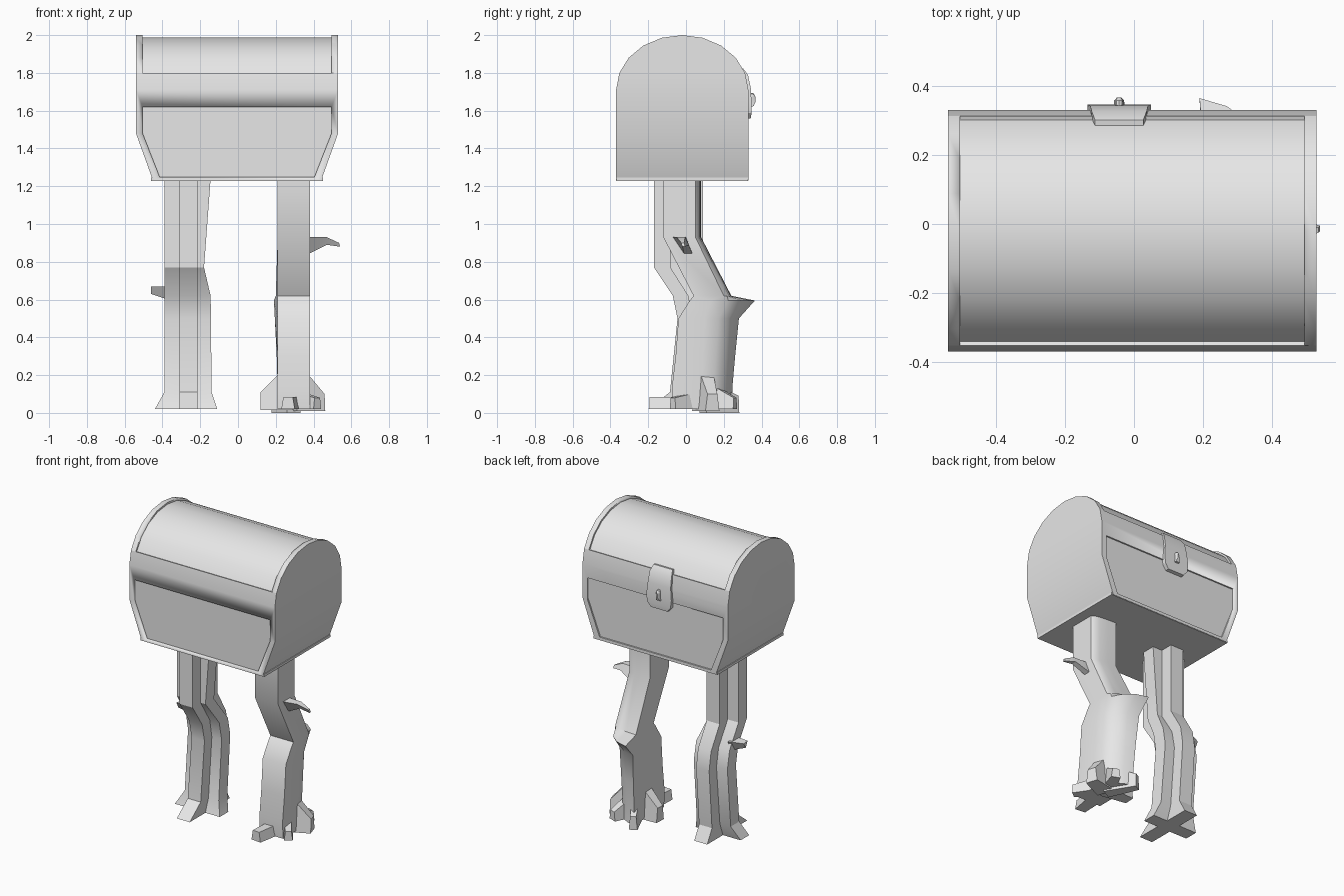
import bpy, bmesh, math
from mathutils import Vector

if "Cube" in bpy.data.objects:
    bpy.data.objects.remove(bpy.data.objects["Cube"])

grey = bpy.data.materials.new("plain grey")
grey.diffuse_color = (0.8, 0.8, 0.8, 1)
grey.use_nodes = True
grey.node_tree.nodes["Principled BSDF"].inputs["Base Color"].default_value = grey.diffuse_color


def finish(name, bm, angle=30):
    bmesh.ops.recalc_face_normals(bm, faces=bm.faces)
    me = bpy.data.meshes.new(name)
    bm.to_mesh(me)
    bm.free()
    me.materials.append(grey)
    ob = bpy.data.objects.new(name, me)
    bpy.context.collection.objects.link(ob)
    bpy.ops.object.select_all(action='DESELECT')
    ob.select_set(True)
    bpy.context.view_layer.objects.active = ob
    bpy.ops.object.shade_smooth_by_angle(angle=math.radians(angle))
    return ob


def loft(name, rings, angle=30):
    """Skin a list of equal-length point rings and cap both ends."""
    bm = bmesh.new()
    vs = [[bm.verts.new(p) for p in r] for r in rings]
    n = len(vs[0])
    for a, b in zip(vs, vs[1:]):
        for i in range(n):
            j = (i + 1) % n
            bm.faces.new((a[i], a[j], b[j], b[i]))
    bm.faces.new(vs[0])
    bm.faces.new(vs[-1])
    return finish(name, bm, angle)


def cut(ob, cutter):
    mod = ob.modifiers.new("recess", 'BOOLEAN')
    mod.operation = 'DIFFERENCE'
    mod.solver = 'EXACT'
    mod.object = cutter
    bpy.context.view_layer.objects.active = ob
    bpy.ops.object.modifier_apply(modifier=mod.name)
    bpy.data.objects.remove(cutter)


# Chest: arched cross-section, ends tapering in below the waist
CX, CY = -0.005, -0.02
ARCH_Z, HALF = 1.71, 0.35


def arch(a, b, first, last):
    return [(CY - a * math.cos(math.radians(18 * i)),
             ARCH_Z + b * math.sin(math.radians(18 * i)))
            for i in range(first, last + 1)]


def half_width(z):
    return 0.535 if z >= 1.48 else 0.445 + 0.09 * (z - 1.23) / 0.25


section = ([(CY - HALF, 1.23), (CY - HALF, 1.48)] + arch(HALF, 0.29, 0, 10)
           + [(CY + HALF, 1.48), (CY + HALF, 1.23)])
bm = bmesh.new()
sides = [[bm.verts.new((CX + s * half_width(z), y, z)) for y, z in section]
         for s in (-1, 1)]
n = len(section)
for i in range(n):
    j = (i + 1) % n
    bm.faces.new((sides[0][i], sides[0][j], sides[1][j], sides[1][i]))
for side in sides:
    bm.faces.new((side[0], side[1], side[-2], side[-1]))
    bm.faces.new(side[1:-1])
chest = finish("chest", bm)

# Sunken lid panel
ring = arch(0.40, 0.34, 1, 9) + arch(HALF - 0.012, 0.278, 1, 9)[::-1]
cut(chest, loft("lid_cutter", [[(CX + x, y, z) for y, z in ring]
                               for x in (-0.5, 0.5)]))
# Sunken front and back panels
panel = [(-0.41, 1.25), (0.41, 1.25), (0.5, 1.48), (0.5, 1.62),
         (-0.5, 1.62), (-0.5, 1.48)]
for s in (-1, 1):
    cut(chest, loft("panel_cutter", [[(CX + x, CY + s * d, z) for x, z in panel]
                                     for d in (HALF - 0.01, HALF + 0.05)]))
bpy.context.view_layer.objects.active = chest
bpy.ops.object.shade_smooth_by_angle(angle=math.radians(30))

# Thin trim along the chest bottom
loft("base_trim", [[(CX + sx * 0.455, CY + sy * 0.347, z)
                    for sx, sy in ((-1, -1), (1, -1), (1, 1), (-1, 1))]
                   for z in (1.228, 1.245)])

# Lock: bent plate on the back, with a raised keyhole
LX = -0.043
hasp = [(0.302, 1.825, 0.07), (0.328, 1.79, 0.08), (0.343, 1.72, 0.084),
        (0.347, 1.64, 0.092), (0.347, 1.59, 0.085), (0.343, 1.56, 0.06)]
loft("lock_plate", [[(LX - w, y, z), (LX + w, y, z),
                     (LX + w, y - 0.025, z - 0.004), (LX - w, y - 0.025, z - 0.004)]
                    for y, z, w in hasp])
keyhole = [(0.013 * math.cos(math.radians(t)), 1.675 + 0.02 * math.sin(math.radians(t)))
           for t in range(-30, 211, 40)] + [(-0.016, 1.62), (0.016, 1.62)]
loft("keyhole", [[(LX + x * k, y, 1.66 + (z - 1.66) * k) for x, z in keyhole]
                 for y, k in ((0.34, 1.0), (0.358, 0.9), (0.367, 0.4))])

# Left leg: plus-shaped trunk, bent at the knee and flared at the foot
# height, front y, back y, left x, right x
trunk = [(1.24, -0.17, 0.09, -0.39, -0.145), (0.93, -0.17, 0.09, -0.39, -0.168),
         (0.77, -0.17, 0.09, -0.39, -0.18), (0.62, -0.07, 0.18, -0.39, -0.145),
         (0.50, -0.045, 0.2, -0.39, -0.143), (0.11, -0.085, 0.17, -0.39, -0.14),
         (0.02, -0.2, 0.22, -0.44, -0.11)]
rings = []
for z, f, b, l, r in trunk:
    c, h, x0, x1 = (f + b) / 2, 0.045, -0.31, -0.215
    rings.append([(x0, f, z), (x1, f, z), (x1, c - h, z), (r, c - h, z),
                  (r, c + h, z), (x1, c + h, z), (x1, b, z), (x0, b, z),
                  (x0, c + h, z), (l, c + h, z), (l, c - h, z), (x0, c - h, z)])
loft("left_leg", rings, 25)

# Stub branch on the left leg
loft("left_branch", [[(-0.37, 0.0, 0.67), (-0.37, 0.09, 0.67), (-0.37, 0.05, 0.60)],
                     [(-0.46, 0.01, 0.67), (-0.46, 0.05, 0.665), (-0.46, 0.03, 0.63)]])

# Right leg: square thigh, kneecap spike, rounded shin
# height, front y, side y, back y, left x
limb = [(1.24, -0.12, 0.05, 0.08, 0.21), (0.93, -0.12, 0.05, 0.08, 0.21),
        (0.62, 0.04, 0.20, 0.24, 0.20), (0.595, 0.02, 0.13, 0.365, 0.19),
        (0.50, -0.04, 0.10, 0.28, 0.195), (0.30, -0.055, 0.09, 0.26, 0.205),
        (0.13, -0.075, 0.08, 0.245, 0.21), (0.02, -0.07, 0.08, 0.25, 0.21)]
loft("right_leg", [[(0.21, f, z), (0.38, f, z), (0.38, m, z),
                    (0.365, m + (b - m) * 0.4, z), (0.33, m + (b - m) * 0.7, z),
                    (0.27, m + (b - m) * 0.9, z), (l, b, z)]
                   for z, f, m, b, l in limb], 35)

# Hooked branch on the right leg
loft("right_branch", [[(0.37, -0.07, 0.93), (0.37, 0.0, 0.93),
                       (0.37, 0.035, 0.84), (0.37, -0.01, 0.84)],
                      [(0.47, -0.05, 0.93), (0.47, -0.005, 0.93),
                       (0.47, 0.015, 0.89), (0.47, -0.02, 0.89)],
                      [(0.535, -0.025, 0.90), (0.535, -0.01, 0.90),
                       (0.54, -0.005, 0.88), (0.54, -0.02, 0.88)]])

# Roots around the right foot: tip x, tip y, width, tip height, inner height, bottom
roots = [(0.265, -0.19, 0.11, 0.085, 0.085, 0.02), (0.42, -0.07, 0.08, 0.08, 0.12, 0.02),
         (0.45, 0.14, 0.12, 0.10, 0.28, 0.01), (0.36, 0.26, 0.09, 0.08, 0.18, 0.02),
         (0.20, 0.27, 0.08, 0.09, 0.18, 0.0), (0.12, 0.10, 0.11, 0.11, 0.28, 0.015)]
for i, (tx, ty, w, h1, h0, z0) in enumerate(roots):
    start, tip = Vector((0.295, 0.09, 0)), Vector((tx, ty, 0))
    side = (tip - start).normalized().cross(Vector((0, 0, 1)))
    loft("right_root_%d" % (i + 1),
         [[(p + side * w * k * u) + Vector((0, 0, z))
           for u, z in ((-0.5, z0), (0.5, z0), (0.35, h), (-0.35, h))]
          for p, k, h in ((start, 1.0, h0), (tip, 0.65, h1))])
